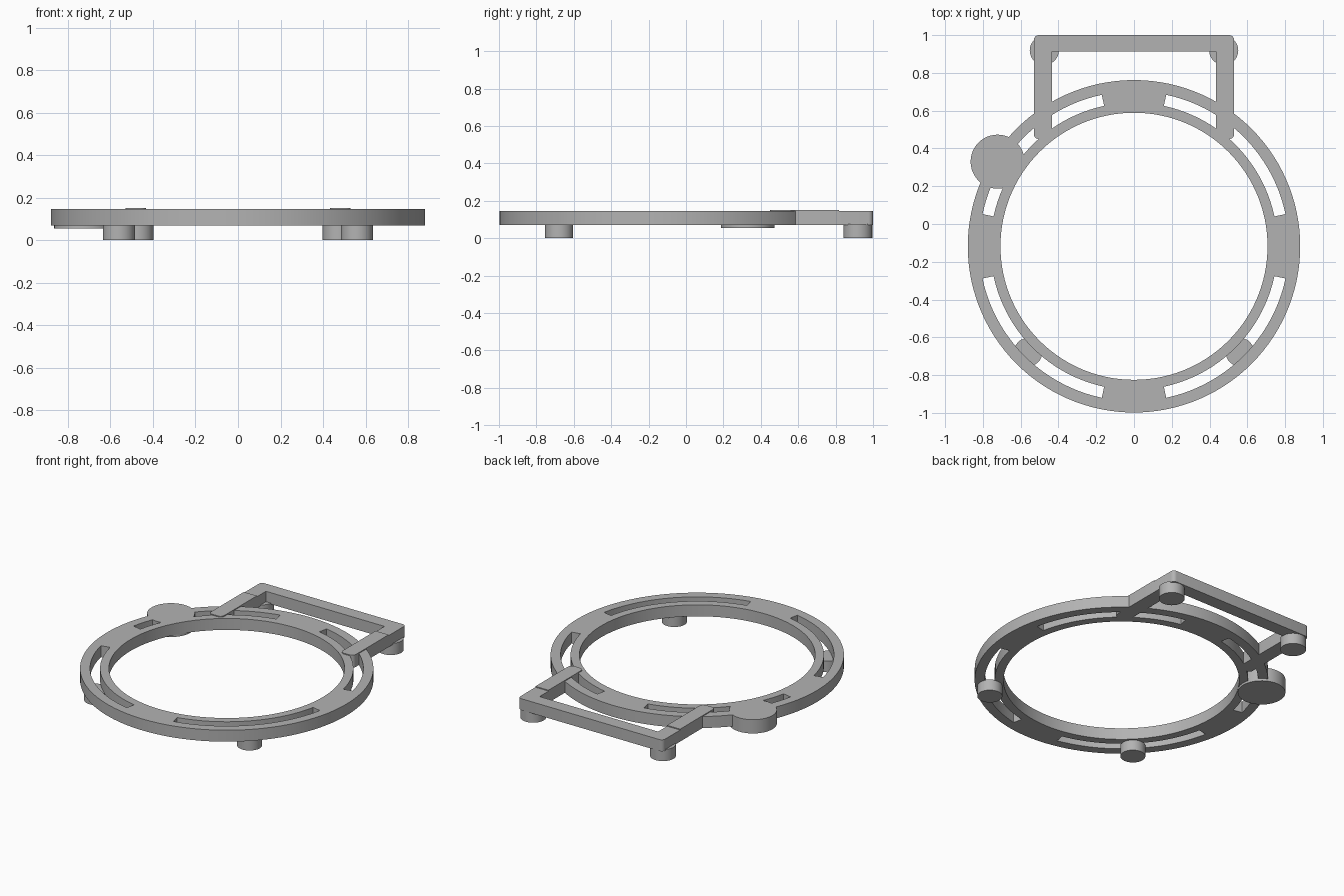
import bpy, bmesh
from math import radians, sin, cos, pi

cube = bpy.data.objects.get("Cube")
if cube:
    bpy.data.objects.remove(cube, do_unlink=True)

grey = bpy.data.materials.new("plain_grey")
grey.use_nodes = True
GREY = (0.45, 0.45, 0.45, 1)
grey.diffuse_color = GREY
grey.node_tree.nodes["Principled BSDF"].inputs["Base Color"].default_value = GREY

BOTTOM, TOP, RAISED = 0.07, 0.146, 0.152
RING_Y = -0.118


def finish(name, bm, height, bottom):
    """Extrude flat faces up from the bottom level and make an object."""
    bmesh.ops.remove_doubles(bm, verts=bm.verts, dist=1e-5)
    bmesh.ops.recalc_face_normals(bm, faces=bm.faces)
    out = bmesh.ops.extrude_face_region(bm, geom=bm.faces[:], use_keep_orig=True)
    for v in out["geom"]:
        if isinstance(v, bmesh.types.BMVert):
            v.co.z += height
    bmesh.ops.translate(bm, verts=bm.verts, vec=(0, 0, bottom))
    bmesh.ops.recalc_face_normals(bm, faces=bm.faces)
    mesh = bpy.data.meshes.new(name)
    bm.to_mesh(mesh)
    bm.free()
    ob = bpy.data.objects.new(name, mesh)
    bpy.context.collection.objects.link(ob)
    mesh.materials.append(grey)
    bpy.ops.object.select_all(action="DESELECT")
    ob.select_set(True)
    bpy.context.view_layer.objects.active = ob
    bpy.ops.object.shade_smooth_by_angle(angle=radians(30))
    return ob


def plate(name, outline, z0, z1, rounded=(), radius=0.03):
    """Extruded outline; the listed corners are rounded."""
    bm = bmesh.new()
    verts = [bm.verts.new((x, y, 0)) for x, y in outline]
    bm.faces.new(verts)
    if rounded:
        bmesh.ops.bevel(bm, geom=[verts[i] for i in rounded], offset=radius,
                        segments=4, profile=0.5, affect="VERTICES")
    return finish(name, bm, z1 - z0, z0)


def disc(name, x, y, radius, z0, z1, sides=48):
    pts = [(x + radius * cos(2 * pi * i / sides), y + radius * sin(2 * pi * i / sides))
           for i in range(sides)]
    return plate(name, pts, z0, z1)


# Ring with four curved slots
bm = bmesh.new()
radii = (0.707, 0.76, 0.82, 0.88)
STEP = 3
for deg in range(0, 360, STEP):
    in_slot = 12 <= deg % 90 < 78
    for band in range(3):
        if band == 1 and in_slot:
            continue
        corners = ((band, deg), (band + 1, deg), (band + 1, deg + STEP), (band, deg + STEP))
        bm.faces.new([bm.verts.new((radii[b] * cos(radians(a)),
                                    RING_Y + radii[b] * sin(radians(a)), 0))
                      for b, a in corners])
finish("slotted_ring", bm, TOP - BOTTOM, BOTTOM)

# Round side tab, hanging slightly below the ring
disc("side_tab", -0.722, 0.33, 0.143, 0.055, TOP)

# U-shaped rear frame
OUT, INN, END, BAR, BACK = 0.53, 0.434, 0.45, 0.912, 1.0
plate("rear_frame",
      [(-OUT, END), (-INN, END), (-INN, BAR), (INN, BAR),
       (INN, END), (OUT, END), (OUT, BACK), (-OUT, BACK)],
      BOTTOM, TOP, rounded=(0, 1, 4, 5, 6, 7), radius=0.025)

# Raised strips on the arms, and feet under ring and frame
for side, s in (("left", 1), ("right", -1)):
    plate(side + "_arm_strip",
          [(s * INN, END), (s * OUT, END), (s * OUT, 0.818), (s * INN, 0.818)],
          TOP, RAISED, rounded=(0, 1), radius=0.025)
    disc(side + "_front_foot", s * 0.56, RING_Y - 0.56, 0.075, 0, BOTTOM + 0.003)
    disc(side + "_rear_foot", s * 0.475, 0.919, 0.077, 0, BOTTOM + 0.007)
